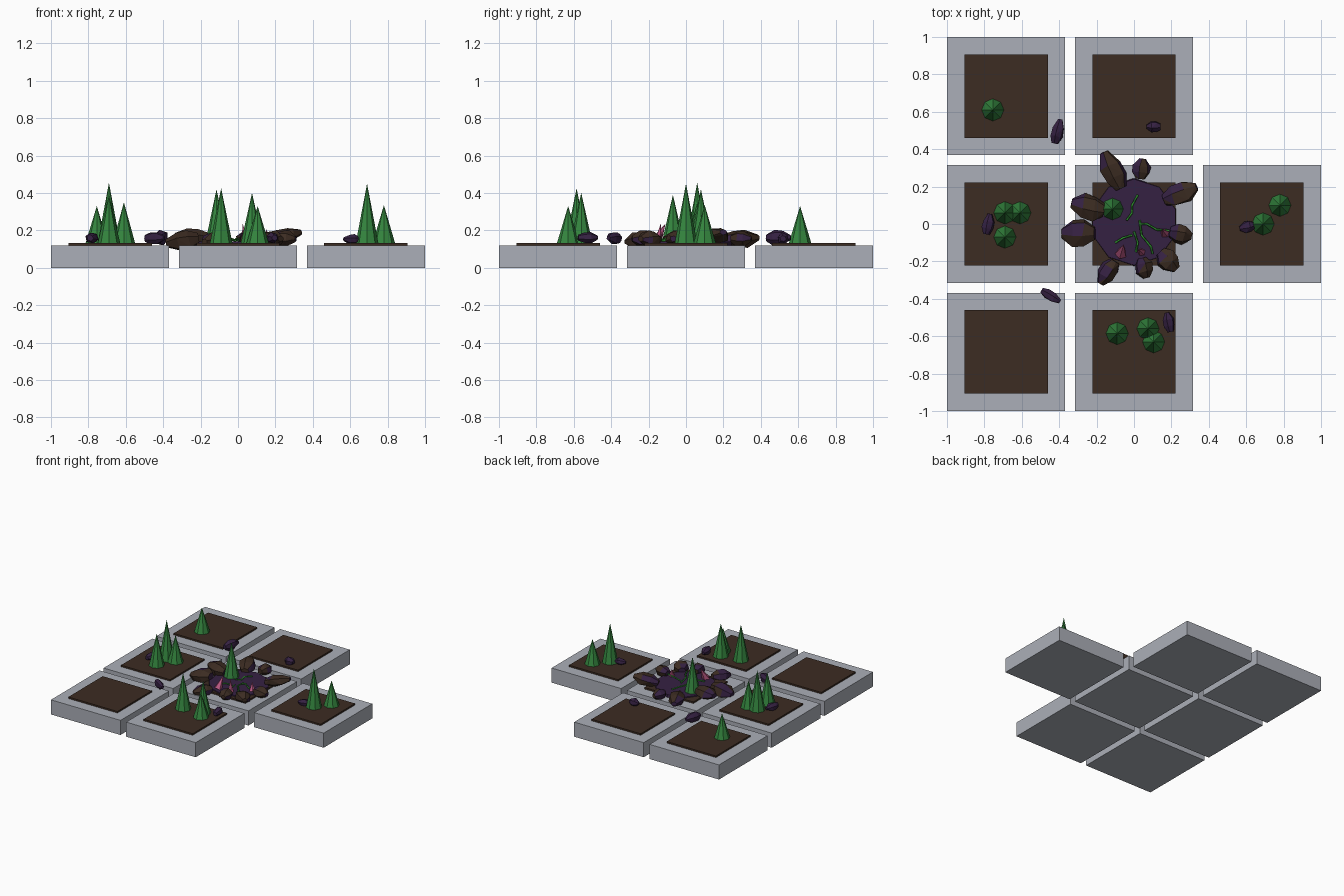
import bpy, bmesh, math, random
from mathutils import Vector, Matrix

if "Cube" in bpy.data.objects:
    bpy.data.objects.remove(bpy.data.objects["Cube"])

random.seed(4)


def material(name, col):
    m = bpy.data.materials.new(name)
    m.diffuse_color = (*col, 1)
    m.use_nodes = True
    m.node_tree.nodes["Principled BSDF"].inputs["Base Color"].default_value = m.diffuse_color
    return m


STONE = material("grey stone", (0.41, 0.43, 0.48))
SOIL = material("brown soil", (0.045, 0.025, 0.016))
PURPLE = material("dark purple", (0.036, 0.015, 0.055))
GREEN = material("leaf green", (0.035, 0.24, 0.05))
VINE = material("vine green", (0.03, 0.28, 0.03))
PINK = material("pink bloom", (0.50, 0.10, 0.23))


def finish(name, bm, *mats):
    bmesh.ops.recalc_face_normals(bm, faces=bm.faces)
    me = bpy.data.meshes.new(name)
    bm.to_mesh(me)
    bm.free()
    ob = bpy.data.objects.new(name, me)
    bpy.context.collection.objects.link(ob)
    for m in mats:
        me.materials.append(m)
    return ob


def box(name, x, y, z0, z1, side, mat):
    bm = bmesh.new()
    bmesh.ops.create_cube(bm, size=1, matrix=Matrix.Translation((x, y, (z0 + z1) / 2))
                          @ Matrix.Diagonal((side, side, z1 - z0, 1)))
    return finish(name, bm, mat)


def cone(name, base, tip, r, sides, mat, r2=0.0):
    base, tip = Vector(base), Vector(tip)
    d = tip - base
    bm = bmesh.new()
    bmesh.ops.create_cone(bm, cap_ends=True, segments=sides, radius1=r, radius2=r2, depth=d.length,
                          matrix=Matrix.Translation((base + tip) / 2)
                          @ d.to_track_quat('Z', 'Y').to_matrix().to_4x4())
    return finish(name, bm, mat)


def rock(name, a, b, width, height, *mats):
    """Faceted boulder running from point a to point b, with jittered rings."""
    a, b = Vector(a), Vector(b)
    d = b - a
    side = Vector((-d.y, d.x, 0)).normalized()
    up = d.cross(side).normalized()
    if up.z < 0:
        up = -up
    bm = bmesh.new()
    for t, r in ((0, 0.5), (0.3, 0.95), (0.65, 0.95), (1, 0.35)):
        for i in range(6):
            k = r * random.uniform(0.85, 1.1)
            ang = math.tau * i / 6 + 0.3
            bm.verts.new(a + d * (t + random.uniform(-0.04, 0.04) * (0 < t < 1))
                         + side * math.cos(ang) * width / 2 * k
                         + up * math.sin(ang) * height / 2 * k)
    bmesh.ops.convex_hull(bm, input=bm.verts)
    bm.normal_update()
    # purple patches on the faces turned to one side
    if len(mats) > 1:
        for f in bm.faces:
            if f.normal.dot(Vector((-0.65, 0.3, 0.35))) > 0.5 or f.normal.x > 0.8:
                f.material_index = 1
    return finish(name, bm, *mats)


# Paving blocks with soil beds
P = 0.684
for i, (cx, cy) in enumerate([(-1, 1), (0, 1), (-1, 0), (0, 0), (1, 0), (-1, -1), (0, -1)]):
    box(f"stone_block_{i}", cx * P, cy * P, 0, 0.12, 0.632, STONE)
    box(f"soil_bed_{i}", cx * P, cy * P, 0.118, 0.133, 0.446, SOIL)

# Crater floor
bm = bmesh.new()
bmesh.ops.create_cone(bm, cap_ends=True, segments=10, radius1=0.235, radius2=0.23, depth=0.02,
                      matrix=Matrix.Translation((0, 0.01, 0.13)))
finish("crater_floor", bm, PURPLE)

# Conical trees: x, y, tip height
for i, (x, y, z) in enumerate([
        (-0.755, 0.61, 0.33), (-0.69, 0.06, 0.455), (-0.61, 0.06, 0.35), (-0.69, -0.07, 0.39),
        (-0.115, 0.08, 0.42), (0.78, 0.10, 0.335), (0.69, 0.0, 0.45),
        (-0.09, -0.585, 0.425), (0.075, -0.56, 0.40), (0.105, -0.63, 0.33)]):
    cone(f"tree_{i}", (x, y, 0.128), (x, y, z), 0.061, 8, GREEN)

# Crater rim boulders: inner end, outer end, width, height
for i, (x0, y0, x1, y1, w, z0, z1, h) in enumerate([
        (-0.07, 0.19, -0.16, 0.385, 0.13, 0.15, 0.16, 0.10),
        (0.16, 0.13, 0.335, 0.20, 0.13, 0.15, 0.19, 0.09),
        (-0.16, 0.07, -0.335, 0.11, 0.15, 0.16, 0.17, 0.11),
        (-0.21, -0.05, -0.385, -0.05, 0.15, 0.16, 0.13, 0.12),
        (-0.10, -0.20, -0.18, -0.32, 0.11, 0.15, 0.14, 0.09)]):
    rock(f"rim_boulder_{i}", (x0, y0, z0), (x1, y1, z1), w, h, SOIL, PURPLE)
for i, (x, y, r) in enumerate([(0.04, 0.295, 0.055), (0.25, -0.055, 0.06),
                               (0.055, -0.235, 0.055), (0.185, -0.195, 0.065)]):
    d = Vector((x, y, 0)).normalized() * r
    c = Vector((x, y, 0.155))
    rock(f"rim_stone_{i}", c - d, c + d, r * 1.9, 0.09, SOIL, PURPLE)

# Loose purple stones: centre, half length vector, width, height
for i, (x, y, dx, dy, w, z, h) in enumerate([
        (-0.408, 0.495, 0.015, 0.065, 0.07, 0.16, 0.085), (0.105, 0.52, -0.038, 0.0, 0.07, 0.155, 0.07),
        (-0.78, 0.0, 0.01, 0.055, 0.07, 0.16, 0.065), (0.605, -0.015, -0.04, -0.01, 0.07, 0.153, 0.055),
        (-0.445, -0.385, 0.05, -0.03, 0.06, 0.158, 0.075), (0.185, -0.525, -0.01, 0.052, 0.07, 0.16, 0.065)]):
    c, d = Vector((x, y, z)), Vector((dx, dy, 0))
    rock(f"loose_stone_{i}", c - d, c + d, w, h, PURPLE)

# Vines creeping over the crater floor
for i, path in enumerate([
        [(0.02, 0.155), (-0.01, 0.10), (-0.01, 0.06), (-0.04, 0.02)],
        [(0.03, 0.0), (0.07, 0.0), (0.12, -0.03), (0.19, -0.035)],
        [(0.03, 0.02), (0.04, -0.06), (0.09, -0.12), (0.10, -0.16)],
        [(-0.01, -0.06), (-0.06, -0.075), (-0.10, -0.10)],
        [(0.0, -0.04), (0.02, -0.10), (0.01, -0.15)]]):
    cu = bpy.data.curves.new(f"vine_{i}", 'CURVE')
    cu.dimensions = '3D'
    cu.bevel_depth = 0.006
    cu.bevel_resolution = 0
    cu.use_fill_caps = True
    s = cu.splines.new('POLY')
    s.points.add(len(path) - 1)
    for j, (pt, (x, y)) in enumerate(zip(s.points, path)):
        pt.co = (x, y, 0.145 + 0.01 * (j % 2), 1)
    cu.materials.append(VINE)
    bpy.context.collection.objects.link(bpy.data.objects.new(f"vine_{i}", cu))

# Pink blooms
for i, (x, y, tx, ty, z, r) in enumerate([
        (-0.07, -0.16, -0.055, -0.11, 0.235, 0.032), (0.04, -0.15, 0.025, -0.135, 0.235, 0.022),
        (0.165, -0.05, 0.15, -0.03, 0.205, 0.025)]):
    cone(f"bloom_{i}", (x, y, 0.138), (tx, ty, z), r, 5, PINK)
